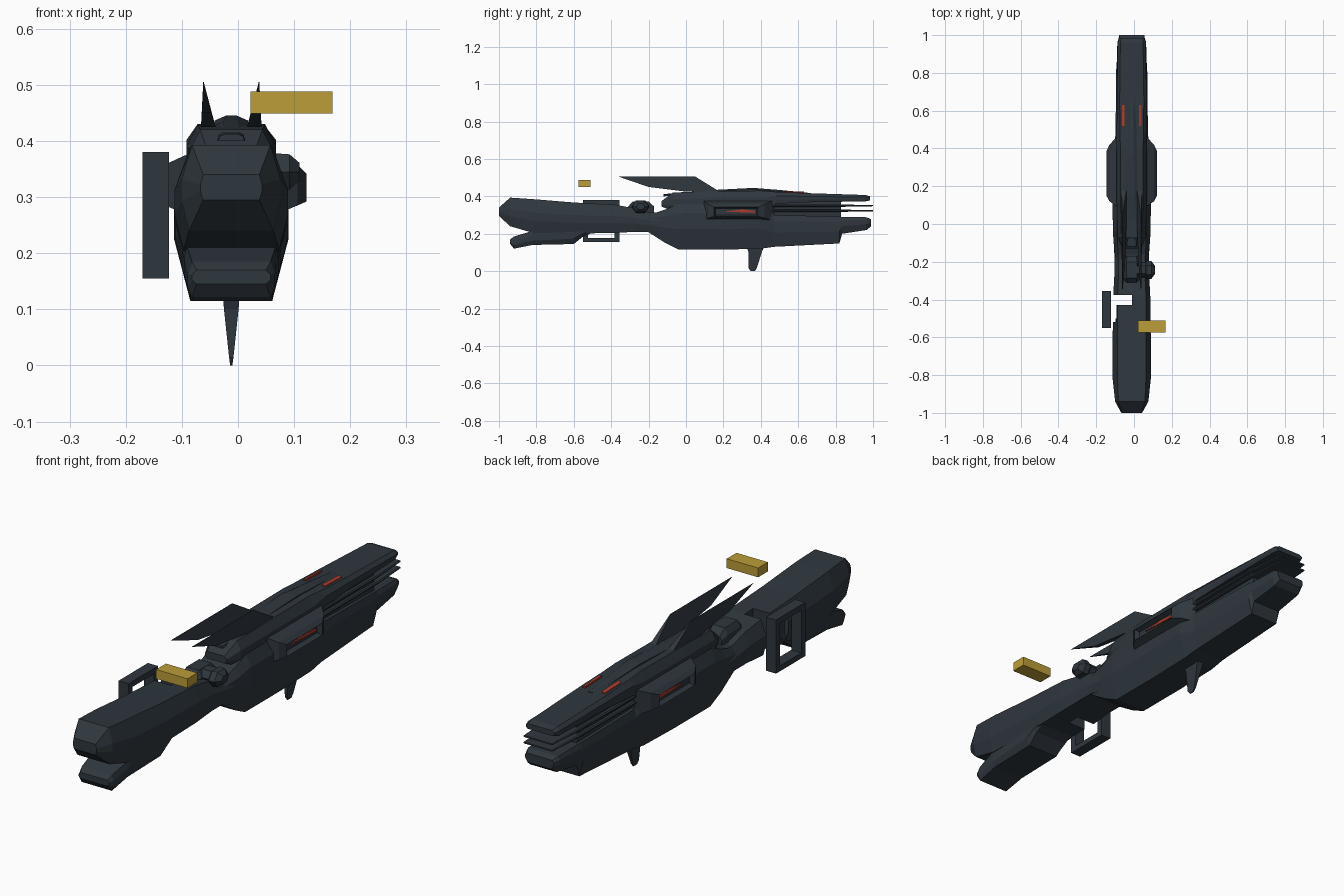
import bpy, bmesh, math
from mathutils import Vector

CX = -0.012  # centre line of the gun


def mat(name, rgb):
    m = bpy.data.materials.new(name)
    m.diffuse_color = (*rgb, 1)
    return m


SLATE = mat("dark_slate", (0.028, 0.038, 0.048))
GOLD = mat("gold", (0.50, 0.34, 0.04))
RED = mat("red", (0.40, 0.045, 0.025))


def finish(name, bm, material):
    bmesh.ops.recalc_face_normals(bm, faces=bm.faces)
    me = bpy.data.meshes.new(name)
    bm.to_mesh(me)
    bm.free()
    me.materials.append(material)
    ob = bpy.data.objects.new(name, me)
    bpy.context.collection.objects.link(ob)
    return ob


def skin(name, rings, material=SLATE):
    """Join rings of points into a closed flat-faced solid."""
    bm = bmesh.new()
    vs = [[bm.verts.new(p) for p in r] for r in rings]
    n = len(vs[0])
    for a, b in zip(vs, vs[1:]):
        for i in range(n):
            bm.faces.new((a[i], a[(i + 1) % n], b[(i + 1) % n], b[i]))
    bm.faces.new(vs[0])
    bm.faces.new(vs[-1][::-1])
    return finish(name, bm, material)


def loft(name, rows, material=SLATE, low=0.3, high=0.65):
    """Eight-sided body along y; row = y, bottom z, top z, half widths mid/top/bottom."""
    rings = []
    for y, zb, zt, wm, wt, wb in rows:
        h = zt - zb
        half = [(wb, zb), (wm, zb + low * h), (wm, zb + high * h), (wt, zt)]
        ring = half + [(-x, z) for x, z in reversed(half)]
        rings.append([(CX + x, y, z) for x, z in ring])
    return skin(name, rings, material)


def box(name, lo, hi, material=SLATE):
    (a, b, c), (d, e, f) = lo, hi
    return skin(name, [[(a, y, c), (d, y, c), (d, y, f), (a, y, f)] for y in (b, e)], material)


def cut(ob, cutter):
    m = ob.modifiers.new("cut", 'BOOLEAN')
    m.operation, m.object, m.solver = 'DIFFERENCE', cutter, 'EXACT'
    bpy.context.view_layer.objects.active = ob
    bpy.ops.object.modifier_apply(modifier=m.name)
    bpy.data.objects.remove(cutter)


# Shoulder stock with thin neck
stock = loft("stock", [
    (-1.0, .295, .34, .055, .05, .05),
    (-.94, .24, .393, .088, .07, .075),
    (-.82, .205, .385, .101, .075, .085),
    (-.60, .20, .367, .101, .075, .085),
    (-.38, .205, .355, .098, .075, .085),
    (-.27, .21, .335, .092, .07, .08),
    (-.19, .21, .312, .092, .07, .08),
    (-.06, .17, .315, .094, .07, .08)], low=.35, high=.6)
# Missing piece and shallow step on the left of the neck
cut(stock, box("cutter_notch", (-.3, -.43, 0), (-.01, -.375, .6)))
cut(stock, box("cutter_step", (-.3, -.52, 0), (-.093, -.425, .6)))

loft("lower_stock", [
    (-.94, .145, .17, .07, .062, .062),
    (-.92, .12, .185, .078, .07, .07),
    (-.82, .14, .215, .084, .08, .072),
    (-.60, .145, .24, .088, .085, .072),
    (-.55, .185, .24, .088, .085, .075),
    (-.50, .205, .24, .085, .08, .075)])

# Lower receiver running into the lower barrel
loft("lower_receiver", [
    (-.20, .208, .30, .085, .07, .075),
    (-.11, .15, .33, .095, .075, .075),
    (-.04, .115, .36, .10, .078, .073),
    (.20, .115, .36, .102, .08, .073),
    (.40, .12, .36, .10, .08, .073),
    (.47, .13, .30, .086, .078, .07),
    (.82, .148, .292, .082, .075, .066),
    (.835, .20, .29, .08, .072, .066),
    (.965, .22, .288, .076, .07, .062),
    (.99, .24, .278, .066, .06, .055)], low=.45, high=.8)

# Upper receiver running into the upper barrel
loft("upper_receiver", [
    (-.13, .345, .375, .05, .04, .04),
    (-.07, .32, .42, .074, .055, .07),
    (.13, .32, .428, .08, .06, .08),
    (.40, .32, .43, .08, .06, .08),
    (.48, .36, .424, .08, .062, .078),
    (.65, .368, .417, .078, .064, .074),
    (.96, .373, .407, .075, .06, .07),
    (.985, .378, .40, .066, .055, .06)])

# Barrel core and the thin tines that reach the muzzle
loft("barrel_core", [(.35, .27, .385, .064, .06, .06), (.83, .27, .385, .064, .06, .06)])
for i, z in enumerate((.323, .35)):
    loft(f"barrel_tine_{i}", [
        (.38, z - .008, z + .008, .08, .076, .076),
        (.84, z - .006, z + .006, .078, .074, .074),
        (1.0, z - .003, z + .003, .068, .064, .064)])

# Top ridge
loft("spine", [
    (-.12, .40, .412, .022, .012, .024),
    (.15, .415, .434, .03, .014, .034),
    (.36, .42, .445, .03, .01, .034),
    (.50, .41, .434, .024, .01, .028),
    (.65, .405, .419, .016, .01, .02)])

# Side pods, red strips and swept fins on both sides
for side, s in (("left", -1), ("right", 1)):
    bm = bmesh.new()
    rings = []
    for x, y0, y1, z0, z1 in ((.07, .09, .47, .265, .38), (.118, .12, .42, .285, .358),
                              (.134, .15, .385, .292, .342)):
        rings.append([bm.verts.new((CX + s * x, y, z))
                      for y, z in ((y0, z0), (y1, z0), (y1, z1), (y0, z1))])
    for a, b in zip(rings, rings[1:]):
        for i in range(4):
            bm.faces.new((a[i], a[(i + 1) % 4], b[(i + 1) % 4], b[i]))
    outer = bm.faces.new(rings[-1])
    bm.faces.new(rings[0][::-1])
    bmesh.ops.recalc_face_normals(bm, faces=bm.faces)
    # recessed window in the outer face
    bmesh.ops.inset_region(bm, faces=[outer], thickness=.011)
    bmesh.ops.translate(bm, verts=outer.verts, vec=Vector((-s * .02, 0, 0)))
    finish(f"side_pod_{side}", bm, SLATE)

    xa, xb = sorted((CX + s * .112, CX + s * .119))
    skin(f"pod_light_{side}", [[(x, .20, .318), (x, .37, .312), (x, .37, .322), (x, .30, .33)]
                               for x in (xa, xb)], RED)
    skin(f"barrel_light_{side}", [[(CX + s * x, .52, z + .004), (CX + s * (x + .014), .52, z),
                                   (CX + s * (x + .014), .63, z - .004), (CX + s * x, .63, z)]
                                  for x, z in ((.038, .418), (.038, .425))], RED)

    # fin: thick at its base, knife edge on top, leaning outward
    prof = [(-.36, .505), (.05, .505), (.18, .425), (.0, .425), (-.20, .45)]
    inner, outerp = [], []
    for y, z in prof:
        t = (z - .425) / .08
        inner.append((CX + s * (.028 + .021 * t), y, z))
        outerp.append((CX + s * (.054 - .004 * t), y, z))
    skin(f"fin_{side}", [inner, outerp])

# Spike below the receiver
skin("under_spike", [[(CX + w, y0, z), (CX + w, y1, z), (CX - w, y1, z), (CX - w, y0, z)]
                     for z, w, y0, y1 in ((.14, .016, .32, .42), (.10, .013, .335, .405),
                                          (.015, .004, .335, .378), (.0, .002, .345, .368))])

# Bolt mount and its hexagonal knob on the neck
loft("bolt_mount", [
    (-.31, .30, .345, .035, .025, .035),
    (-.285, .30, .372, .042, .028, .042),
    (-.20, .30, .372, .042, .028, .042),
    (-.17, .30, .345, .035, .025, .035)])


def hexagon(x, r, y=-.243, z=.345):
    return [(x, y + r * 1.3 * math.cos(k * math.pi / 3), z + r * math.sin(k * math.pi / 3))
            for k in range(6)]


skin("bolt_knob", [hexagon(-.01, .03), hexagon(.06, .03), hexagon(.068, .038),
                   hexagon(.092, .036), hexagon(.11, .018)])

# Rectangular frame floating on the left of the neck
frame = box("side_frame", (-.17, -.55, .155), (-.123, -.355, .38))
cut(frame, box("cutter_frame", (-.3, -.523, .178), (0, -.382, .357)))

# Gold block
box("gold_block", (.022, -.575, .449), (.168, -.51, .488), GOLD)
